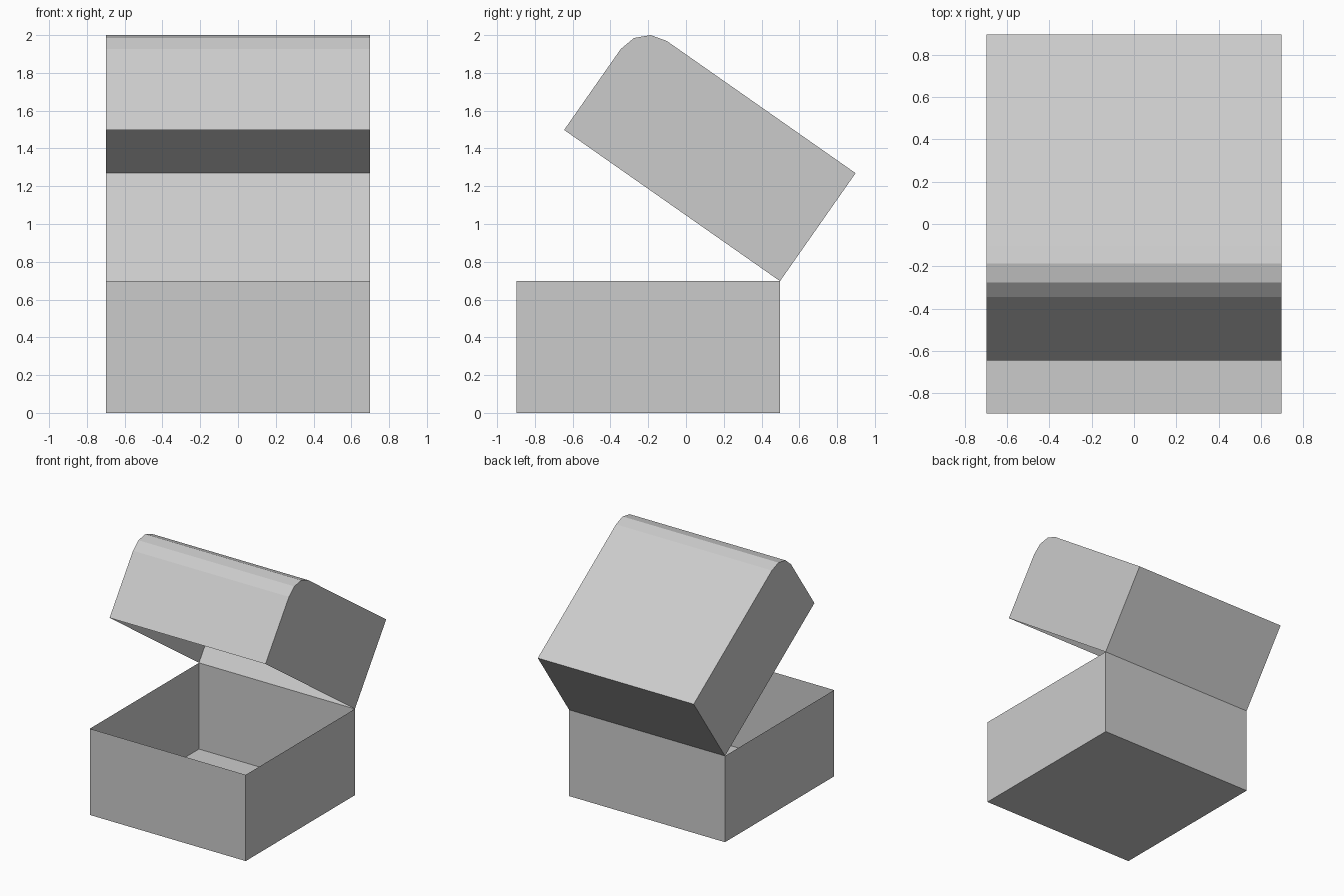
import bpy, bmesh, math
from mathutils import Matrix, Vector

if "Cube" in bpy.data.objects:
    bpy.data.objects.remove(bpy.data.objects["Cube"])

S = 0.6976           # half width, and height of each half of the box
R = S / 4            # rounded edge radius of the lid
HINGE = Vector((0, 0.4977, S))

grey = bpy.data.materials.new("plain grey")
grey.diffuse_color = (0.6, 0.6, 0.6, 1)
grey.use_nodes = True
grey.node_tree.nodes["Principled BSDF"].inputs["Base Color"].default_value = grey.diffuse_color


def shell(name, profile, open_edge, matrix):
    """Extrude a (y, z) profile across x into a thin shell, leaving one edge open."""
    bm = bmesh.new()
    left = [bm.verts.new((-S, y, z)) for y, z in profile]
    right = [bm.verts.new((S, y, z)) for y, z in profile]
    bm.faces.new(left)
    bm.faces.new(right)
    n = len(profile)
    for i in range(n):
        if i != open_edge:
            j = (i + 1) % n
            bm.faces.new((left[i], left[j], right[j], right[i]))
    bmesh.ops.recalc_face_normals(bm, faces=bm.faces)
    # make sure the shell faces outwards
    centre = Vector((0, -S, S / 2))
    side = max(bm.faces, key=lambda f: f.calc_center_median().x)
    if side.normal.dot(side.calc_center_median() - centre) < 0:
        bmesh.ops.reverse_faces(bm, faces=bm.faces)
    bm.transform(matrix)
    mesh = bpy.data.meshes.new(name)
    bm.to_mesh(mesh)
    bm.free()
    mesh.materials.append(grey)
    obj = bpy.data.objects.new(name, mesh)
    bpy.context.collection.objects.link(obj)
    return obj


# Lower box, open at the top
shell("box_base", [(0, 0), (0, S), (-2 * S, S), (-2 * S, 0)], 1,
      Matrix.Translation((0, HINGE.y, 0)))

# Lid, open underneath, with a three-step rounded front top edge, tipped back
arc = [(-2 * S + R + R * math.cos(math.radians(a)), S - R + R * math.sin(math.radians(a)))
       for a in (90, 120, 150, 180)]
lid_profile = [(0, 0), (0, S)] + arc + [(-2 * S, 0)]
shell("open_lid", lid_profile, len(lid_profile) - 1,
      Matrix.Translation(HINGE) @ Matrix.Rotation(math.radians(-35), 4, 'X'))
